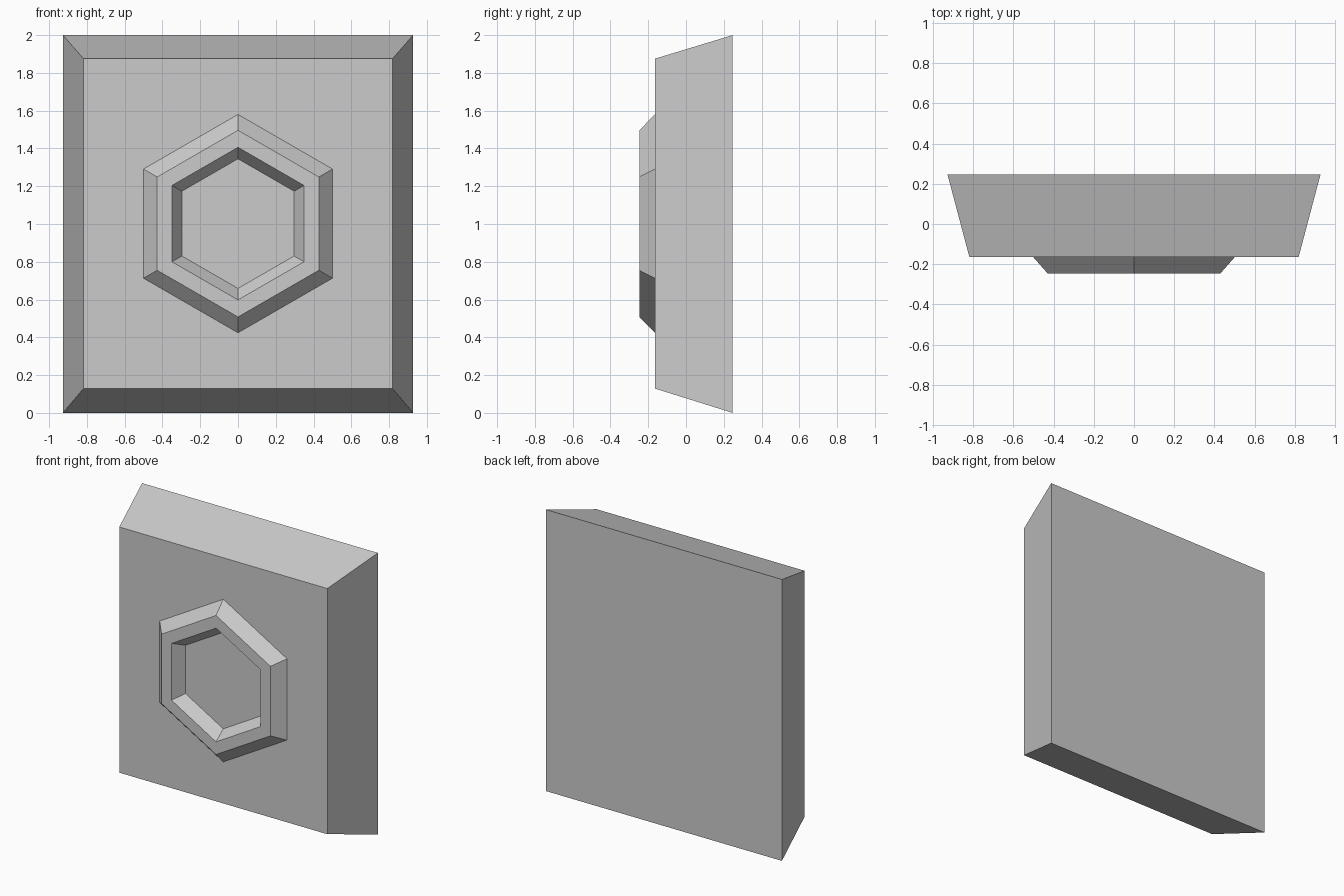
import bpy
import bmesh
from math import sin, cos, pi
from mathutils import Vector

cube = bpy.data.objects.get("Cube")
if cube:
    bpy.data.objects.remove(cube, do_unlink=True)

grey = bpy.data.materials.new("plain_grey")
grey.use_nodes = True
colour = (0.6, 0.6, 0.6, 1)
grey.diffuse_color = colour
grey.node_tree.nodes["Principled BSDF"].inputs["Base Color"].default_value = colour

MID_Z = 1.002
FACE_Y = -0.165
TOP_Y = -0.247


def rectangle(half_x, half_z, y, z):
    return [Vector((sx * half_x, y, z + sz * half_z))
            for sx, sz in ((1, 1), (-1, 1), (-1, -1), (1, -1))]


def hexagon(radius, y):
    return [Vector((radius * sin(i * pi / 3), y, MID_Z + radius * cos(i * pi / 3)))
            for i in range(6)]


def loft(name, loops, closed_ring=False):
    """Join matching loops with quads; cap the ends or close into a ring."""
    bm = bmesh.new()
    rings = [[bm.verts.new(p) for p in loop] for loop in loops]
    pairs = list(zip(rings, rings[1:]))
    if closed_ring:
        pairs.append((rings[-1], rings[0]))
    else:
        bm.faces.new(rings[0])
        bm.faces.new(rings[-1])
    for a, b in pairs:
        n = len(a)
        for i in range(n):
            j = (i + 1) % n
            bm.faces.new((a[i], a[j], b[j], b[i]))
    bmesh.ops.recalc_face_normals(bm, faces=bm.faces)
    mesh = bpy.data.meshes.new(name)
    bm.to_mesh(mesh)
    bm.free()
    mesh.materials.append(grey)
    obj = bpy.data.objects.new(name, mesh)
    bpy.context.collection.objects.link(obj)
    return obj


# Tapered block, wide at the back
loft("tapered_block", [rectangle(0.927, 1.0, 0.247, 1.0),
                       rectangle(0.818, 0.873, FACE_Y, MID_Z)])

# Raised hexagonal rim with sloped sides, its base sunk into the block
profile = [(0.578, FACE_Y + 0.02), (0.578, FACE_Y), (0.494, TOP_Y),
           (0.404, TOP_Y), (0.343, FACE_Y), (0.343, FACE_Y + 0.02)]
loft("hexagonal_rim", [hexagon(r, y) for r, y in profile], closed_ring=True)
